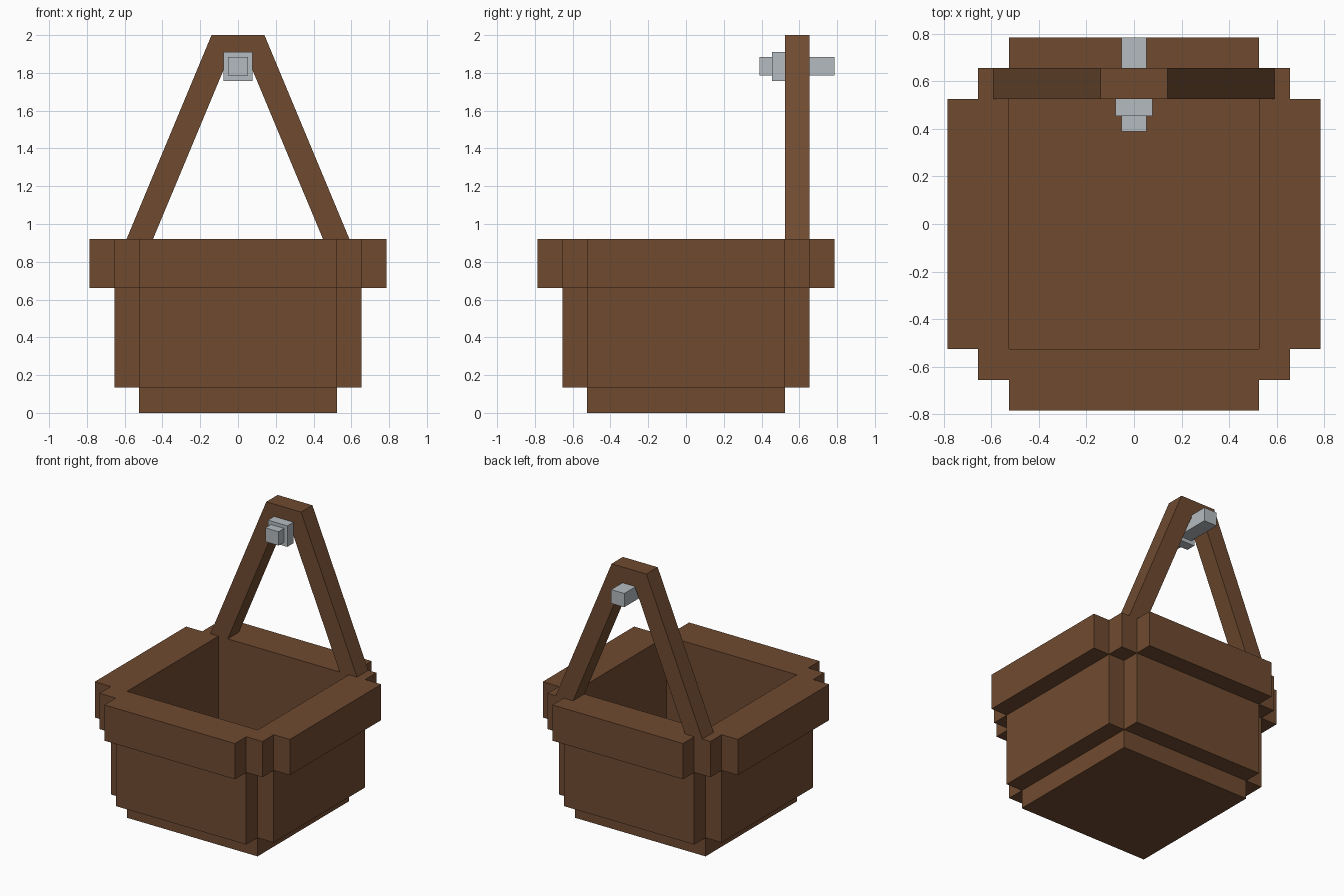
import bpy
import bmesh
from math import radians
from mathutils import Matrix, Vector

if "Cube" in bpy.data.objects:
    bpy.data.objects.remove(bpy.data.objects["Cube"])


def material(name, rgb):
    mat = bpy.data.materials.new(name)
    mat.use_nodes = True
    color = (*rgb, 1)
    mat.diffuse_color = color
    mat.node_tree.nodes["Principled BSDF"].inputs["Base Color"].default_value = color
    return mat


wood = material("brown wood", (0.162, 0.07, 0.03))
metal = material("grey metal", (0.46, 0.50, 0.53))


def add_object(name, bm, mat):
    mesh = bpy.data.meshes.new(name)
    bm.to_mesh(mesh)
    bm.free()
    mesh.materials.append(mat)
    obj = bpy.data.objects.new(name, mesh)
    bpy.context.collection.objects.link(obj)
    return obj


def add_box(name, low, high, mat):
    low, high = Vector(low), Vector(high)
    bm = bmesh.new()
    bmesh.ops.create_cube(bm, size=1, matrix=Matrix.Translation((low + high) / 2)
                          @ Matrix.Diagonal((*(high - low), 1)))
    return add_object(name, bm, mat)


# Bucket: floor slab, four wall panels and a stepped rim, as a stack of blocks
INNER, WALL, RIM = 0.525, 0.655, 0.785
sides = [-RIM, -WALL, -INNER, INNER, WALL, RIM]
levels = [0, 0.135, 0.66, 0.92]
grid = (sides, sides, levels)
plan = [{(0, 0)}, {(0, 1)}, {(0, 1), (0, 2), (1, 1)}]


def filled(cell):
    i, j, k = cell
    return 0 <= k < len(plan) and tuple(sorted((abs(i - 2), abs(j - 2)))) in plan[k]


bm = bmesh.new()
for cell in [(i, j, k) for i in range(5) for j in range(5) for k in range(3)]:
    if not filled(cell):
        continue
    for axis in range(3):
        b, c = (axis + 1) % 3, (axis + 2) % 3
        for side in (0, 1):
            neighbour = list(cell)
            neighbour[axis] += 2 * side - 1
            if filled(neighbour):
                continue
            corners = []
            for u, v in ((0, 0), (1, 0), (1, 1), (0, 1)):
                index = list(cell)
                index[axis] += side
                index[b] += u
                index[c] += v
                corners.append(bm.verts.new([grid[n][index[n]] for n in range(3)]))
            bm.faces.new(corners if side else corners[::-1])
bmesh.ops.remove_doubles(bm, verts=bm.verts, dist=0.001)
bmesh.ops.dissolve_limit(bm, angle_limit=radians(1), verts=bm.verts, edges=bm.edges)
add_object("bucket", bm, wood)

# Handle: an A-shaped frame standing on the back rim
half = [(0.59, 0.92), (0.14, 2.0)]
inner_half = [(0.058, 1.86), (0.45, 0.92)]
outline = half + [(-x, z) for x, z in half[::-1] + inner_half[::-1]][:2]
outline += [(-x, z) for x, z in inner_half[::-1]] + inner_half
bm = bmesh.new()
face = bm.faces.new([bm.verts.new((x, INNER, z)) for x, z in outline])
extruded = bmesh.ops.extrude_face_region(bm, geom=[face], use_keep_orig=True)
moved = [g for g in extruded["geom"] if isinstance(g, bmesh.types.BMVert)]
bmesh.ops.translate(bm, verts=moved, vec=(0, WALL - INNER, 0))
bmesh.ops.recalc_face_normals(bm, faces=bm.faces)
add_object("handle", bm, wood)

# Bolt through the top of the handle, with a square washer in front
add_box("bolt", (-0.053, 0.39, 1.785), (0.053, RIM, 1.885), metal)
add_box("washer", (-0.078, 0.455, 1.757), (0.078, INNER, 1.91), metal)
